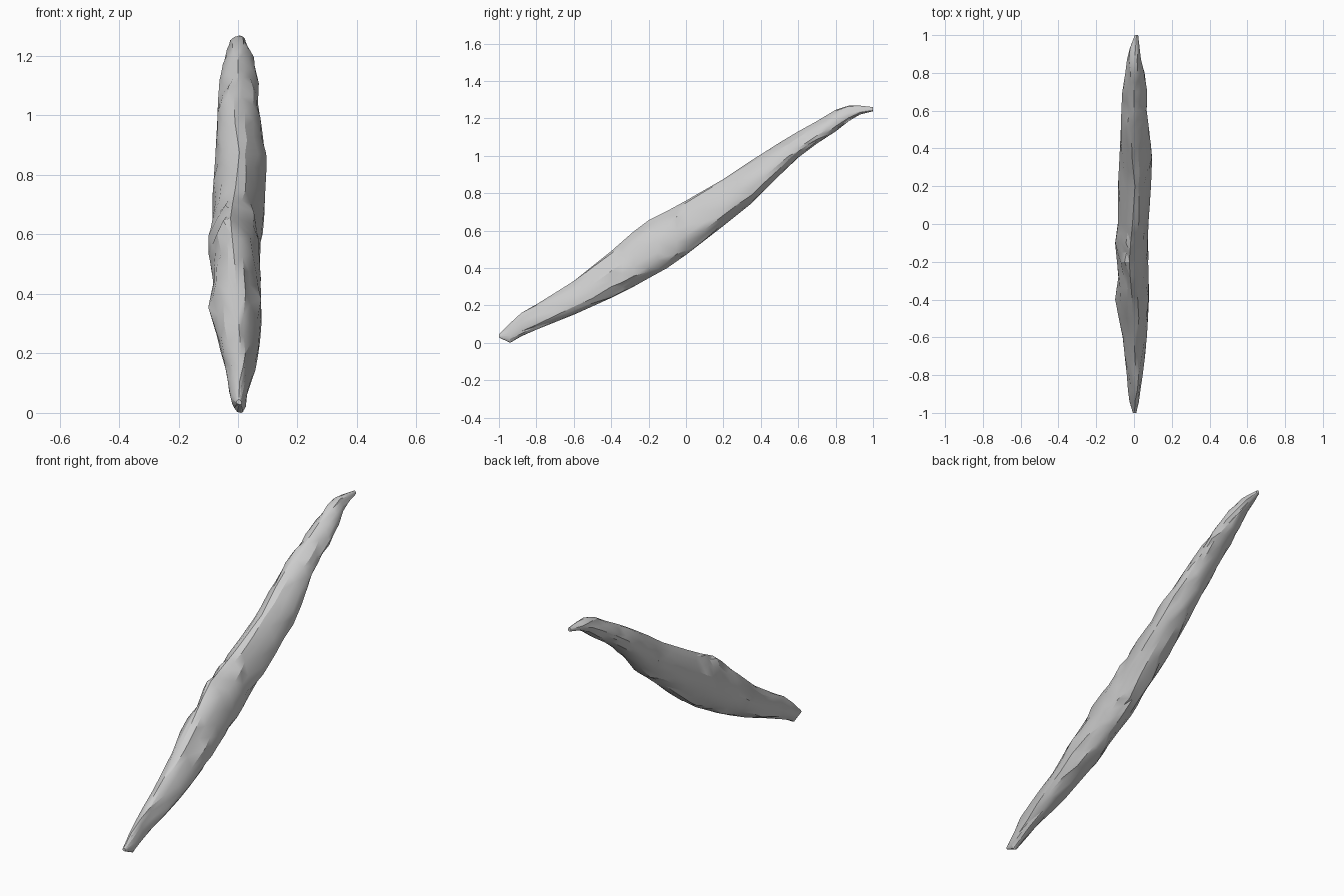
import bpy, bmesh, math, random
from mathutils import Vector

if "Cube" in bpy.data.objects:
    bpy.data.objects.remove(bpy.data.objects["Cube"])

random.seed(4)

# Stations along the shard: y, bottom z, top z, left x, right x, ridge x
STATIONS = [
    (-1.00, 0.028, 0.045, -0.006, 0.012, 0.003),
    (-0.94, 0.000, 0.105, -0.024, 0.026, 0.005),
    (-0.88, 0.035, 0.160, -0.032, 0.034, 0.018),
    (-0.80, 0.070, 0.205, -0.038, 0.046, 0.010),
    (-0.60, 0.150, 0.330, -0.060, 0.068, 0.000),
    (-0.40, 0.240, 0.490, -0.100, 0.077, -0.010),
    (-0.28, 0.300, 0.595, -0.083, 0.077, -0.020),
    (-0.20, 0.345, 0.655, -0.090, 0.075, -0.025),
    (-0.10, 0.400, 0.705, -0.100, 0.074, -0.018),
    (0.00, 0.470, 0.760, -0.086, 0.076, -0.008),
    (0.20, 0.625, 0.875, -0.085, 0.090, 0.005),
    (0.35, 0.745, 0.975, -0.077, 0.096, -0.010),
    (0.50, 0.895, 1.070, -0.070, 0.080, -0.015),
    (0.60, 0.990, 1.130, -0.067, 0.067, 0.000),
    (0.70, 1.065, 1.185, -0.062, 0.070, 0.000),
    (0.80, 1.130, 1.245, -0.046, 0.055, 0.000),
    (0.87, 1.185, 1.268, -0.037, 0.037, 0.003),
    (0.93, 1.220, 1.268, -0.022, 0.030, 0.008),
    (1.00, 1.238, 1.260, 0.004, 0.022, 0.013),
]
SIDES = 16


def power(v, e):
    return math.copysign(abs(v) ** e, v)


def section(y, zb, zt, xl, xr, ridge, rough):
    """Ridged cross-section: low shoulder on the right, mid shoulder on the left."""
    h = zt - zb
    pts = []
    for i in range(SIDES):
        a = 2 * math.pi * i / SIDES
        c, s = math.cos(a), math.sin(a)
        shoulder = zb + h * (0.36 if c > 0 else 0.46)
        mid = ridge if s > 0 else 0.01
        e = 1.2 if s > 0 else 1.0
        u, v = power(c, e), power(s, e)
        x = mid + u * ((xr - mid) if c > 0 else (mid - xl))
        z = shoulder + v * ((zt - shoulder) if s > 0 else (shoulder - zb))
        if i % (SIDES // 4):
            x += random.uniform(-1, 1) * 0.05 * (xr - xl) * rough
            z += random.uniform(-1, 1) * 0.03 * h * rough
        pts.append(Vector((x, y, z)))
    return pts


# Insert a halfway ring in each longer gap
rings = []
for a, b in zip(STATIONS, STATIONS[1:]):
    rings.append(a)
    if b[0] - a[0] > 0.09:
        rings.append(tuple((p + q) / 2 for p, q in zip(a, b)))
rings.append(STATIONS[-1])

# Loft the shard
bm = bmesh.new()
loops = []
for i, r in enumerate(rings):
    rough = 0 if i in (0, len(rings) - 1) else 1
    loops.append([bm.verts.new(p) for p in section(*r, rough)])
for a, b in zip(loops, loops[1:]):
    for i in range(SIDES):
        j = (i + 1) % SIDES
        bm.faces.new((a[i], a[j], b[j], b[i]))
bm.faces.new(loops[0])
bm.faces.new(loops[-1])
bmesh.ops.triangulate(bm, faces=bm.faces[:])
bmesh.ops.recalc_face_normals(bm, faces=bm.faces[:])
mesh = bpy.data.meshes.new("splinter_shard")
bm.to_mesh(mesh)
bm.free()

shard = bpy.data.objects.new("splinter_shard", mesh)
bpy.context.collection.objects.link(shard)
bpy.context.view_layer.objects.active = shard
shard.select_set(True)
bpy.ops.object.shade_smooth_by_angle(angle=math.radians(25))
